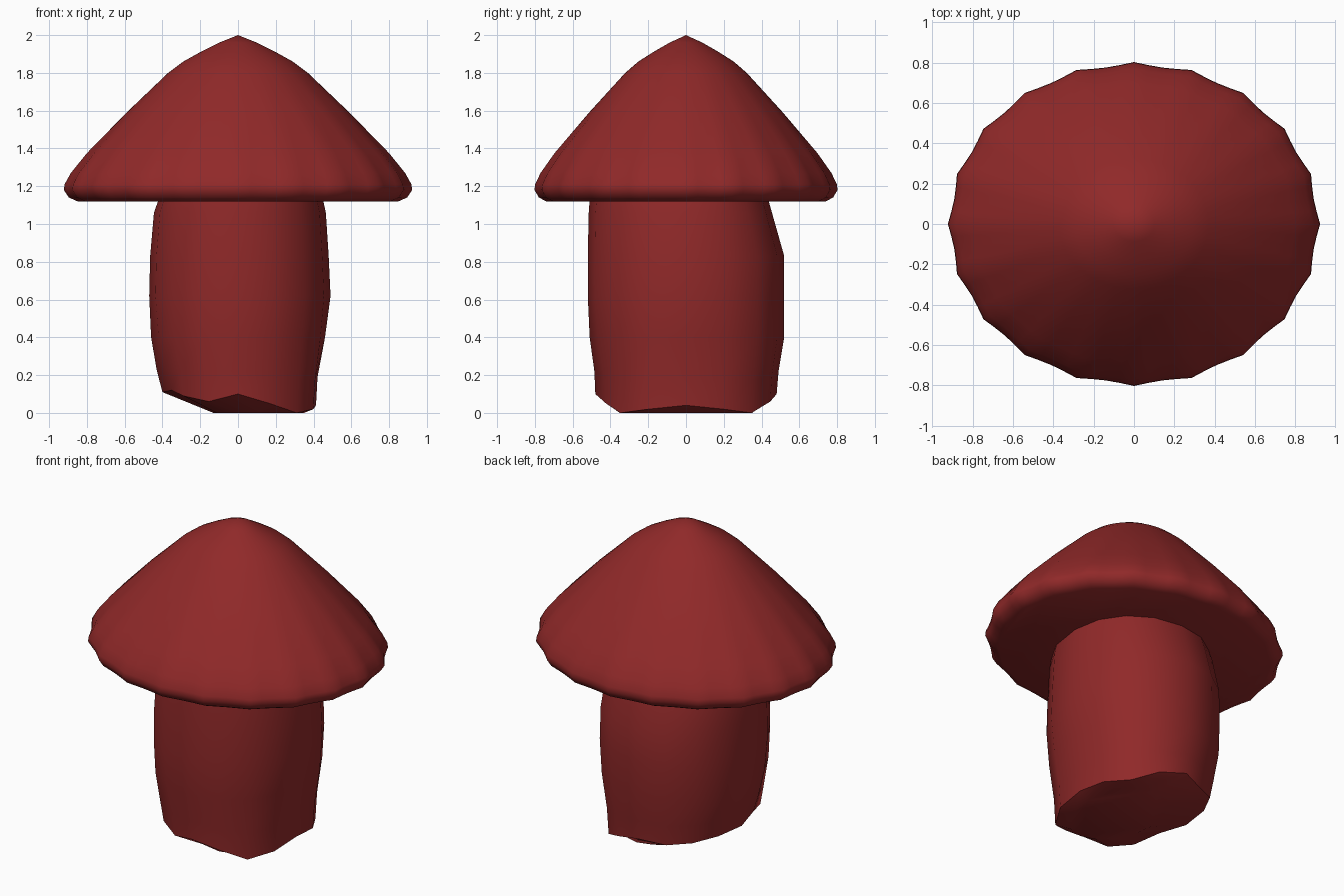
import bpy, bmesh, math

if "Cube" in bpy.data.objects:
    bpy.data.objects.remove(bpy.data.objects["Cube"])

red = bpy.data.materials.new("dark_red")
red.diffuse_color = (0.28, 0.022, 0.022, 1)
red.use_nodes = True
red.node_tree.nodes["Principled BSDF"].inputs["Base Color"].default_value = red.diffuse_color


def loft(name, rings, angle):
    """Skin a stack of equal-length rings and close both ends."""
    bm = bmesh.new()
    rows = [[bm.verts.new(p) for p in ring] for ring in rings]
    n = len(rows[0])
    for a, b in zip(rows, rows[1:]):
        for i in range(n):
            j = (i + 1) % n
            bm.faces.new((a[i], a[j], b[j], b[i]))
    bm.faces.new(rows[0][::-1])
    bm.faces.new(rows[-1])
    bmesh.ops.remove_doubles(bm, verts=bm.verts, dist=0.0005)
    bmesh.ops.recalc_face_normals(bm, faces=bm.faces)
    mesh = bpy.data.meshes.new(name)
    bm.to_mesh(mesh)
    bm.free()
    mesh.materials.append(red)
    ob = bpy.data.objects.new(name, mesh)
    bpy.context.collection.objects.link(ob)
    bpy.context.view_layer.objects.active = ob
    ob.select_set(True)
    bpy.ops.object.shade_smooth_by_angle(angle=math.radians(angle))
    ob.select_set(False)


# Cap: oval cone with a rolled rim and twenty shallow scallops
LOBES, N = 20, 80
profile = [(0.85, 1.12), (0.895, 1.14), (0.922, 1.18), (0.918, 1.21), (0.885, 1.27),
           (0.80, 1.375), (0.59, 1.59), (0.37, 1.80), (0.29, 1.86), (0.20, 1.91),
           (0.10, 1.96), (0.0, 2.0)]
rings = []
for r, z in profile:
    depth = 0.022 * (r / 0.92) ** 4
    ring = []
    for i in range(N):
        a = 2 * math.pi * i / N
        s = r * (1 - depth * abs(math.sin(LOBES * a / 2)))
        ring.append((s * math.cos(a), 0.87 * s * math.sin(a), z))
    rings.append(ring)
loft("cap", rings, 50)

# Stalk: sixteen-sided barrel; rows are (height, -x, +x, -y, +y)
rows = [(0.0, 0.40, 0.43, 0.48, 0.48), (0.17, 0.43, 0.44, 0.485, 0.49),
        (0.40, 0.46, 0.47, 0.51, 0.52), (0.62, 0.47, 0.49, 0.52, 0.52),
        (0.83, 0.465, 0.48, 0.52, 0.52), (1.06, 0.445, 0.465, 0.515, 0.455),
        (1.13, 0.42, 0.45, 0.51, 0.435)]
rim = [0.04, 0.02, 0.0, 0.06, 0.10, 0.08, 0.10, 0.11,
       0.11, 0.12, 0.09, 0.06, 0.10, 0.05, 0.0, 0.02]
K = 16


def oval(a, nx, px, ny, py, power=0.93):
    c, s = math.cos(a), math.sin(a)
    x = math.copysign(abs(c) ** power, c) * (px if c > 0 else nx)
    y = math.copysign(abs(s) ** power, s) * (py if s > 0 else ny)
    return x, y


angles = [2 * math.pi * i / K for i in range(K)]
# Small flat foot, then the uneven lower rim, then the wall
rings = [[(0.11 + 0.24 * math.cos(a), 0.35 * math.sin(a), 0.0) for a in angles]]
for k, (z, *ext) in enumerate(rows):
    ring = []
    for i, a in enumerate(angles):
        x, y = oval(a, *ext)
        # grooves in the lower wall, fading out upward
        g = 1 - (0.05 * max(0, 1 - z / 0.6) if i in (5, 9, 11, 13) else 0)
        if i == 0:
            g = 1 - 0.06 * max(0, 1 - z / 0.6)
        if k == 0 and i == 0:
            g = 0.96
        ring.append((x * g, y * g, rim[i] if k == 0 else z + (rim[i] * 0.5 if k == 1 else 0)))
    rings.append(ring)
loft("stalk", rings, 40)
